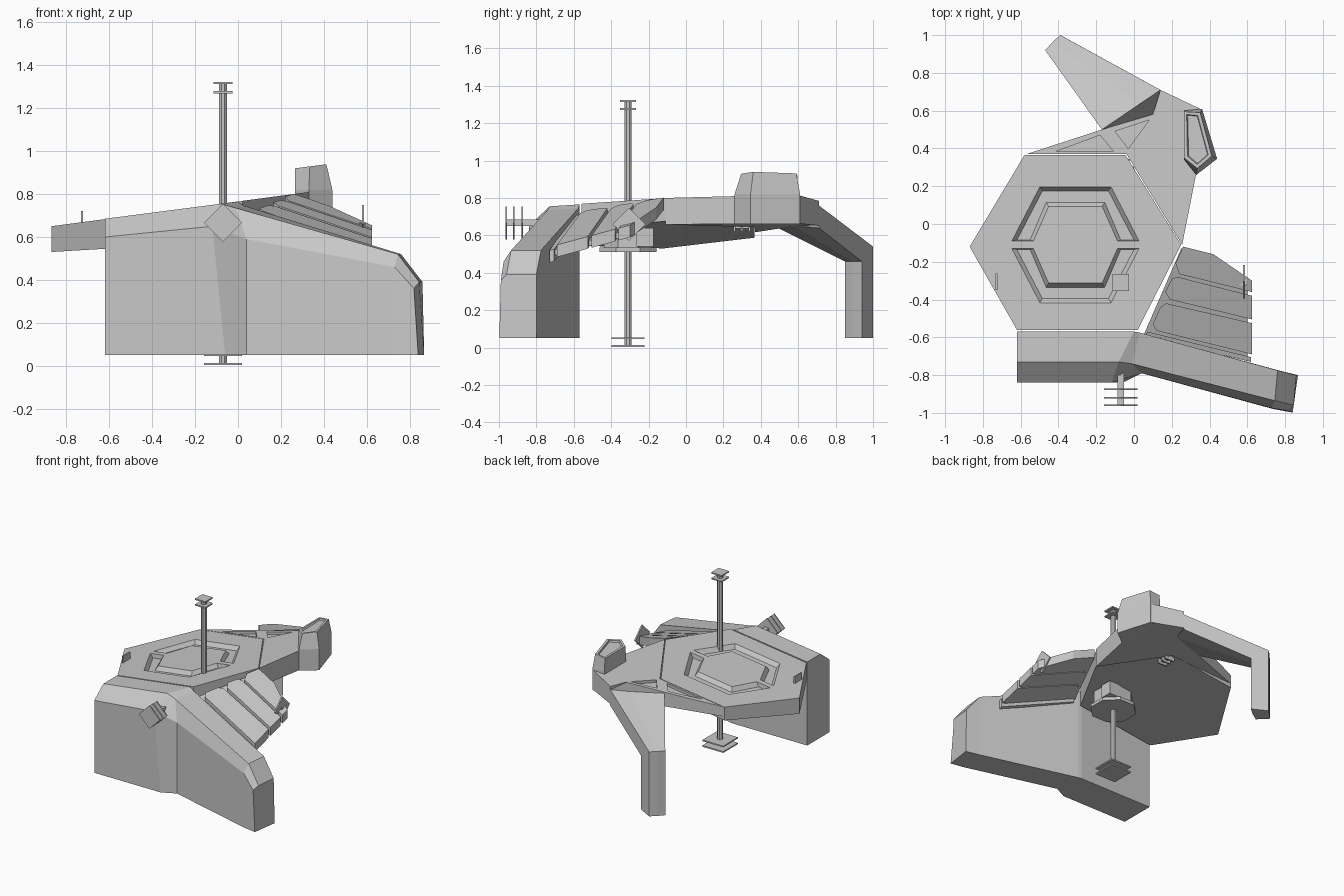
import bpy, bmesh, math
from mathutils import Matrix, Vector

if "Cube" in bpy.data.objects:
    bpy.data.objects.remove(bpy.data.objects["Cube"])

grey = bpy.data.materials.new("light grey")
grey.diffuse_color = (0.58, 0.58, 0.58, 1)
grey.use_nodes = True
grey.node_tree.nodes["Principled BSDF"].inputs["Base Color"].default_value = grey.diffuse_color


def finish(name, bm):
    bmesh.ops.recalc_face_normals(bm, faces=bm.faces[:])
    me = bpy.data.meshes.new(name)
    bm.to_mesh(me)
    bm.free()
    me.materials.append(grey)
    ob = bpy.data.objects.new(name, me)
    bpy.context.collection.objects.link(ob)
    return ob


def loft(name, sections, recess=None):
    """Join equal loops of 3D points and cap both ends; recess insets the last cap."""
    bm = bmesh.new()
    loops = [[bm.verts.new(p) for p in s] for s in sections]
    n = len(loops[0])
    for a, b in zip(loops, loops[1:]):
        for i in range(n):
            bm.faces.new((a[i], a[(i + 1) % n], b[(i + 1) % n], b[i]))
    bm.faces.new(loops[0][::-1])
    cap = bm.faces.new(loops[-1])
    bmesh.ops.recalc_face_normals(bm, faces=bm.faces[:])
    if recess:
        bmesh.ops.inset_region(bm, faces=[cap], thickness=recess[0])
        bmesh.ops.inset_region(bm, faces=[cap], thickness=0.006, depth=-recess[1])
    return finish(name, bm)


def at(pts, fn):
    return [(x, y, fn(x, y)) for x, y in pts]


def box(name, c, size, rot=None):
    bm = bmesh.new()
    m = Matrix.Translation(c) @ (rot or Matrix()) @ Matrix.Diagonal((*size, 1))
    bmesh.ops.create_cube(bm, size=1, matrix=m)
    return finish(name, bm)


def cyl(name, c, r1, r2, h, sides=8):
    bm = bmesh.new()
    m = Matrix.Translation(c) @ Matrix.Rotation(math.pi / sides, 4, 'Z')
    bmesh.ops.create_cone(bm, cap_ends=True, segments=sides, radius1=r1, radius2=r2,
                          depth=h, matrix=m)
    return finish(name, bm)


def cut(ob, cutter):
    mod = ob.modifiers.new("cut", 'BOOLEAN')
    mod.operation, mod.solver, mod.object = 'DIFFERENCE', 'EXACT', cutter
    bpy.context.view_layer.update()
    bpy.context.view_layer.objects.active = ob
    bpy.ops.object.modifier_apply(modifier=mod.name)
    bpy.data.objects.remove(cutter)


def deck(x, y):
    return 0.65 + 0.133 * (x + 0.87)


def below(x, y):
    return 0.53 + 0.13 * (x + 0.87) + 0.04 * (y + 0.12)


# Hexagonal deck with two half-hexagon trenches
hexagon = [(-.87, -.12), (-.62, -.56), (.02, -.56), (.25, -.11), (-.045, .365), (-.58, .365)]
plate = loft("hex_deck", [at(hexagon, below), at(hexagon, deck)])
rim = [(-.65, .02), (-.5, .31), (-.12, .31), (.03, .02),
       (-.09, .02), (-.17, .2), (-.45, .2), (-.53, .02)]
floor = [(-.62, .025), (-.485, .285), (-.135, .285), (0, .025),
         (-.07, .025), (-.155, .225), (-.465, .225), (-.55, .025)]
for s in (1, -1):
    lo = at([(x, -.11 + s * y) for x, y in floor], lambda x, y: deck(x, y) - .03)
    hi = at([(x, -.11 + s * y) for x, y in rim], lambda x, y: deck(x, y) + .004)
    cut(plate, loft("trench_cutter", [lo, hi]))

# Rear neck, with recessed triangular panels
outline = [(-.57, .37), (-.17, .5), (.1, .58), (.14, .71), (.36, .605), (.42, .33),
           (.33, .27), (.255, -.11), (-.04, .37)]
neck = loft("rear_neck", [at(outline, lambda x, y: .645 + .05 * x), at(outline, deck)])
for tri in ([(-.41, .385), (-.11, .385), (-.18, .47)], [(-.1, .49), (-.03, .40), (.08, .55)]):
    cut(neck, loft("panel_cutter", [at(tri, lambda x, y: deck(x, y) - .02),
                                    at(tri, lambda x, y: deck(x, y) + .01)]))

# Tower on the neck, with a recessed top
low = [(.265, .6), (.36, .61), (.44, .345), (.33, .26), (.265, .34)]
top = [(.265, .595), (.35, .59), (.412, .36), (.335, .295), (.265, .35)]
loft("tower", [at(low, lambda x, y: .66), at(low, lambda x, y: .82),
               at(top, lambda x, y: .92 + .13 * (x - .265))], recess=(.02, .012))

# Rear leg, sloping down to a knee and a foot
foot = [(-.47, .92), (-.43, .965), (-.39, 1.0), (-.28, .94), (-.34, .89), (-.40, .85)]
hip = [(-.17, .5, .735), (.1, .58, .775), (.14, .71, .76),
       (.14, .71, .64), (.1, .58, .65), (-.17, .5, .635)]
knee = [(x, y, .54 if i < 3 else .46) for i, (x, y) in enumerate(foot)]
loft("rear_leg", [hip, knee, at(foot, lambda x, y: .05)])

# Front wall, running round the corner into the long right leg
loft("front_wall", [
    [(-.62, -.84, .05), (-.62, -.84, .6), (-.62, -.73, .685), (-.62, -.57, .685), (-.62, -.57, .05)],
    [(-.06, -.84, .05), (-.12, -.84, .65), (-.08, -.73, .755), (0, -.57, .765), (0, -.57, .05)],
    [(.04, -.79, .05), (.04, -.79, .59), (-.01, -.74, .735), (.03, -.575, .745), (.03, -.575, .05)],
    [(.74, -.98, .05), (.73, -.975, .46), (.745, -.935, .52), (.76, -.775, .52), (.765, -.775, .05)],
    [(.84, -.998, .05), (.82, -.99, .36), (.845, -.96, .39), (.86, -.8, .39), (.868, -.8, .05)]])


# Fan of overlapping side panels over a backing sheet
def slope(x, y):
    return 0.65 + 0.27 * (y + 0.32) - 0.27 * (x - 0.62)


def slab(name, pts, lift, thick):
    loft(name, [at(pts, lambda x, y: slope(x, y) + lift - thick),
                at(pts, lambda x, y: slope(x, y) + lift)])


slab("panel_backing", [(.25, -.13), (.42, -.17), (.6, -.32), (.6, -.71), (.05, -.59)], -.03, .03)
fans = [[(.26, -.12), (.42, -.16), (.625, -.3), (.625, -.36), (.24, -.265), (.22, -.21)],
        [(.2, -.29), (.23, -.28), (.625, -.38), (.625, -.505), (.19, -.4), (.165, -.36)],
        [(.14, -.44), (.17, -.42), (.625, -.525), (.625, -.69), (.12, -.565), (.1, -.53)],
        [(.07, -.57), (.62, -.705), (.62, -.73), (.06, -.6)]]
for i, f in enumerate(fans):
    slab("side_panel_%d" % (i + 1), f, (0, 0, 0, -.02)[i], .065)

# Vertical mast with square plates above and below the deck
MX, MY = -.07, -.31
cyl("mast", (MX, MY, .66), .021, .021, 1.31)
for z in (1.318, 1.275):
    box("upper_mast_plate", (MX, MY, z), (.088, .088, .01))
for z in (.05, .008):
    box("lower_mast_plate", (MX, MY, z), (.175, .175, .01))

# Octagonal drum under the deck
cyl("drum_rim", (MX, MY, .522), .165, .165, .024)
cyl("drum_body", (MX, MY, .585), .14, .14, .11)
box("drum_box", (.03, -.22, .59), (.09, .09, .1))

# Front antenna: a stem with three diamond plates
turn_y = Matrix.Rotation(math.pi / 4, 4, 'Y')
turn_x = Matrix.Rotation(math.pi / 4, 4, 'X')
box("front_antenna_stem", (MX, -.86, .667), (.035, .2, .035))
for y in (-.875, -.92, -.96):
    box("front_antenna_plate", (MX, y, .667), (.125, .008, .125), turn_y)

# Side antenna plate, small deck plate and underside fins
box("side_antenna_plate", (.583, -.305, .66), (.01, .125, .125), turn_x)
box("side_antenna_stem", (.56, -.305, .645), (.07, .04, .04))
box("deck_fin", (-.727, -.305, .69), (.01, .088, .06))
for y in (.26, .30, .34):
    box("underside_fin", (-.04, y, .645), (.08, .01, .05))
box("underside_fin_stem", (-.04, .30, .65), (.03, .09, .025))
